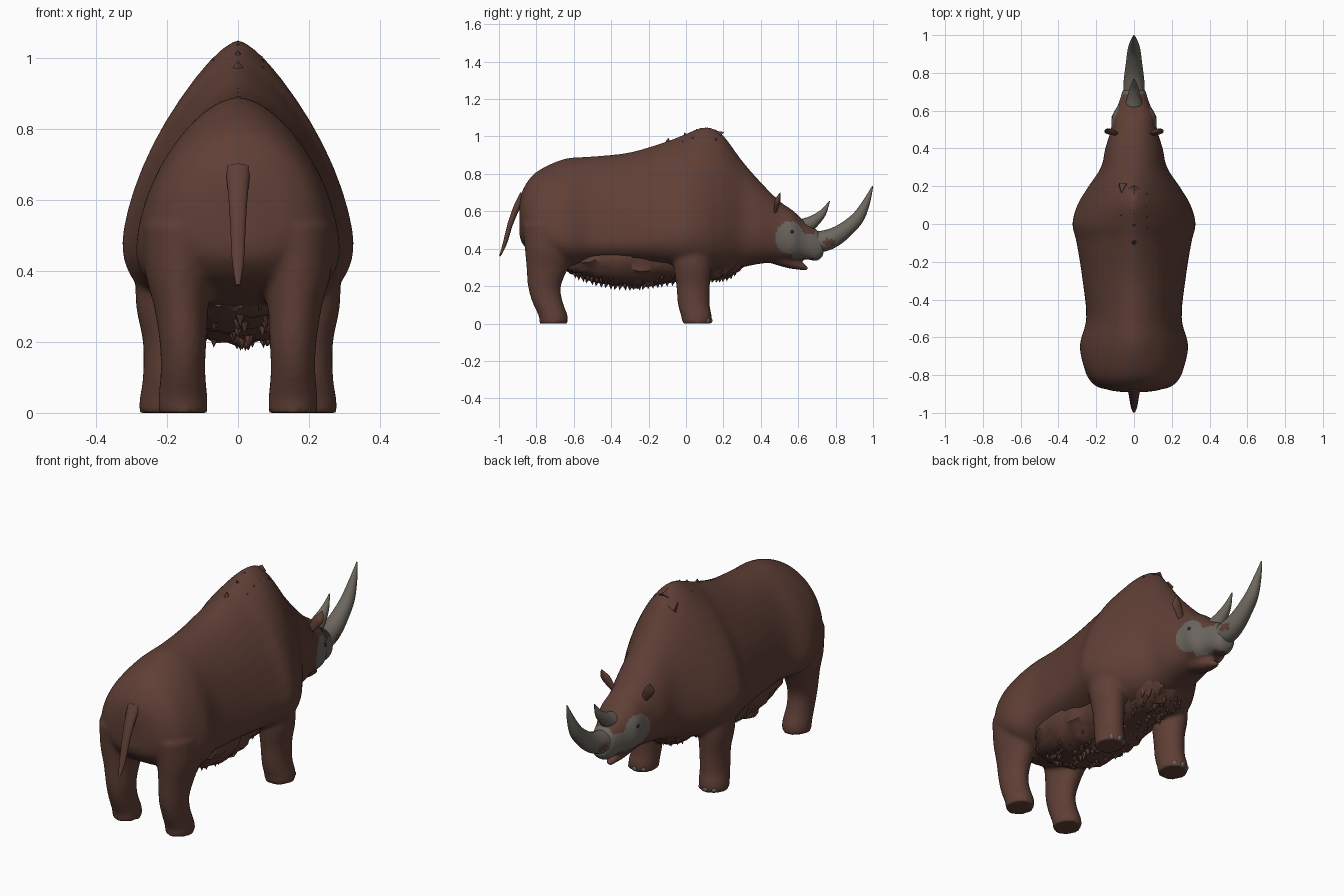
import bpy, bmesh, math, random
from mathutils import Vector, Matrix

random.seed(4)
if "Cube" in bpy.data.objects:
    bpy.data.objects.remove(bpy.data.objects["Cube"])


def material(name, rgb):
    m = bpy.data.materials.new(name)
    m.use_nodes = True
    m.diffuse_color = (*rgb, 1)
    m.node_tree.nodes["Principled BSDF"].inputs["Base Color"].default_value = (*rgb, 1)
    return m


FUR = material("brown fur", (0.115, 0.05, 0.037))
HORN = material("grey horn", (0.15, 0.135, 0.11))
SKIN = material("grey skin", (0.15, 0.13, 0.115))
EYE = material("dark eye", (0.02, 0.015, 0.012))


def finish(name, bm, *mats, smooth=40):
    bmesh.ops.recalc_face_normals(bm, faces=bm.faces)
    mesh = bpy.data.meshes.new(name)
    bm.to_mesh(mesh)
    bm.free()
    ob = bpy.data.objects.new(name, mesh)
    bpy.context.collection.objects.link(ob)
    for m in mats:
        mesh.materials.append(m)
    activate(ob)
    bpy.ops.object.shade_smooth_by_angle(angle=math.radians(smooth))
    return ob


def activate(*obs):
    bpy.ops.object.select_all(action='DESELECT')
    for ob in obs:
        ob.select_set(True)
    bpy.context.view_layer.objects.active = obs[0]


def spline(keys, steps):
    """Smoothly interpolated copies of a list of number tuples."""
    out = []
    for i in range(len(keys) - 1):
        a, b, c, d = (keys[min(max(i + k, 0), len(keys) - 1)] for k in (-1, 0, 1, 2))
        for s in range(steps):
            t = s / steps
            out.append([q + 0.5 * t * (r - p + t * (2*p - 5*q + 4*r - u + t * (3*(q - r) + u - p)))
                        for p, q, r, u in zip(a, b, c, d)])
    return out + [list(keys[-1])]


def loft(rings):
    bm = bmesh.new()
    rows = [[bm.verts.new(p) for p in ring] for ring in rings]
    n = len(rows[0])
    for a, b in zip(rows, rows[1:]):
        for i in range(n):
            j = (i + 1) % n
            bm.faces.new((a[i], a[j], b[j], b[i]))
    bm.faces.new(rows[0])
    bm.faces.new(rows[-1])
    return bm


def circle(n):
    return [(math.cos(math.tau * i / n), math.sin(math.tau * i / n)) for i in range(n)]


def power(v, e):
    return math.copysign(abs(v) ** e, v)


def torso_ring(y, low, mid, top, w, p, n=48):
    ring = []
    for c, s in circle(n):
        e = 2 / (p if s > 0 else 2.3)
        h = top - mid if s > 0 else mid - low
        ring.append((w * power(c, e), y, mid + h * power(s, e)))
    return ring


def tube(path, steps=5, n=20, flat=1.0):
    """Tapered tube along (x, y, z, radius) keys; flat squashes its depth."""
    pts = spline(path, steps)
    rings = []
    for i, p in enumerate(pts):
        a, b = pts[max(i - 1, 0)], pts[min(i + 1, len(pts) - 1)]
        t = (Vector(b[:3]) - Vector(a[:3])).normalized()
        u = (Vector((1, 0, 0)) - t * t.x).normalized()
        v = t.cross(u) * flat
        rings.append([Vector(p[:3]) + max(p[3], 0.002) * (u * c + v * s) for c, s in circle(n)])
    return loft(rings)


# Torso, neck and head: y, low, widest height, top, half width, roundness
torso = [(-.89, .47, .55, .64, .06, 2), (-.87, .42, .54, .72, .16, 2),
         (-.8, .36, .5, .81, .245, 1.9), (-.65, .3, .46, .88, .287, 1.7),
         (-.5, .31, .45, .893, .253, 1.8), (-.3, .31, .45, .915, .272, 1.75),
         (-.1, .29, .47, .975, .304, 1.55), (0, .27, .48, 1.015, .326, 1.5),
         (.1, .26, .48, 1.05, .3, 1.45), (.19, .27, .49, 1.015, .247, 1.5),
         (.3, .3, .5, .87, .175, 1.75), (.4, .32, .5, .755, .152, 1.8),
         (.5, .33, .48, .655, .122, 2), (.57, .335, .46, .605, .117, 2.2),
         (.63, .345, .44, .55, .085, 2.3), (.7, .335, .42, .5, .062, 2.3),
         (.735, .365, .41, .46, .045, 2)]
body = finish("body", loft([torso_ring(*k) for k in spline(torso, 5)]), FUR, SKIN)
parts = [body]

# Lower jaw
parts.append(finish("jaw", tube([(0, .45, .37, .065), (0, .55, .33, .05),
                                 (0, .61, .308, .032), (0, .65, .291, .016)], flat=.7)))

# Legs: height, centre x, centre y, half width, half depth
front_leg = [(0, .207, .058, .072, .078), (.04, .205, .056, .072, .082),
             (.1, .2, .042, .068, .085), (.2, .198, .038, .07, .09),
             (.3, .202, .035, .085, .1), (.42, .19, .03, .1, .11)]
rear_leg = [(0, .155, -.708, .069, .076), (.04, .155, -.71, .069, .078),
            (.12, .155, -.742, .063, .082), (.2, .155, -.757, .066, .088),
            (.3, .16, -.74, .077, .113), (.4, .165, -.72, .098, .142),
            (.53, .15, -.715, .12, .16)]
for side in (-1, 1):
    for name, keys in (("front_leg", front_leg), ("rear_leg", rear_leg)):
        rings = [[(side * (cx + rx * c), cy + ry * s, z) for c, s in circle(24)]
                 for z, cx, cy, rx, ry in spline(keys, 4)]
        parts.append(finish(name, loft(rings)))

# Fuse the sculpted parts into one skin
activate(*parts)
bpy.ops.object.join()
mod = body.modifiers.new("fuse", 'REMESH')
mod.mode = 'VOXEL'
mod.voxel_size = 0.011
mod.use_smooth_shade = True
soft = body.modifiers.new("soften", 'SMOOTH')
soft.iterations = 4
for m in ("fuse", "soften"):
    bpy.ops.object.modifier_apply(modifier=m)

# Bare grey face around the eyes and across the muzzle
for f in body.data.polygons:
    x, y, z = f.center
    cheek = ((y - .555) / .075) ** 2 + ((z - .46) / .087) ** 2 < 1 and abs(x) > .05
    muzzle = y > .57 and .348 < z < .475
    f.material_index = int(cheek or muzzle or (y > .69 and z > .34))
    f.use_smooth = True

# Horns, with a furry spot at the base of the large one
horn = finish("front_horn", tube([(0, .68, .435, .055), (0, .74, .442, .056), (0, .8, .466, .05),
                                  (0, .86, .508, .042), (0, .92, .567, .034),
                                  (0, .965, .65, .02), (0, .998, .735, .003)], 6, 24), HORN, FUR)
for f in horn.data.polygons:
    y, z = f.center.yz
    f.material_index = int(((y - .765) / .032) ** 2 + ((z - .435) / .02) ** 2 < 1)
finish("rear_horn", tube([(0, .64, .52, .045), (0, .68, .545, .034),
                          (0, .73, .59, .02), (0, .768, .655, .002)]), HORN)

# Tail
finish("tail", tube([(0, -.865, .69, .036), (0, -.905, .62, .028), (0, -.94, .53, .022),
                     (0, -.968, .43, .017), (0, -.995, .36, .006)], flat=.65), FUR)

# Ears, eyes and toenails
for side in (-1, 1):
    label = "left" if side > 0 else "right"
    finish(label + "_ear", tube([(side * .085, .475, .59, .014), (side * .115, .485, .635, .024),
                                 (side * .134, .492, .665, .024), (side * .142, .505, .7, .003)],
                                flat=.55), FUR)
    bm = bmesh.new()
    bmesh.ops.create_uvsphere(bm, u_segments=12, v_segments=8, radius=.013,
                              matrix=Matrix.Translation((side * .106, .565, .49)))
    finish(label + "_eye", bm, EYE)
    bm = bmesh.new()
    for angle in (-.65, 0, .65):
        spot = (side * .207 + .06 * math.sin(angle), .058 + .068 * math.cos(angle), .016)
        bmesh.ops.create_uvsphere(bm, u_segments=10, v_segments=6, radius=.016,
                                  matrix=Matrix.Translation(spot))
    finish(label + "_toenails", bm, SKIN)

# Shaggy hanging belly with a ragged underside
belly = [(-.66, .3, .36, .42, .1, 2), (-.55, .245, .37, .45, .19, 2), (-.4, .205, .37, .45, .22, 2),
         (-.25, .2, .37, .45, .22, 2), (-.1, .22, .37, .45, .2, 2), (.1, .235, .37, .45, .17, 2),
         (.22, .25, .38, .45, .16, 2), (.33, .33, .39, .45, .09, 2)]
bm = loft([torso_ring(*k, n=28) for k in spline(belly, 4)])
for v in bm.verts:
    if v.co.z < .36:
        v.co += Vector([random.uniform(-.012, .012) for _ in range(3)])
finish("belly_fur", bm, FUR)


def tuft(bm, spot, direction, size, length):
    turn = Vector(direction).to_track_quat('Z', 'Y').to_matrix().to_4x4()
    bmesh.ops.create_cone(bm, cap_ends=True, segments=5, radius1=size, radius2=0, depth=length,
                          matrix=Matrix.Translation(spot) @ turn)


# Hanging tufts under the belly
bm = bmesh.new()
for key in spline(belly, 6)[4:-4]:
    for across in (-.5, 0, .5):
        x = (across + random.uniform(-.2, .2)) * key[4]
        z = key[2] - (key[2] - key[1]) * math.sqrt(max(0, 1 - (x / key[4]) ** 2))
        tuft(bm, (x, key[0], z), (x, random.uniform(-.4, .2), -1), .024, .05)
finish("belly_tufts", bm, FUR)

# Ragged crest on the hump
bm = bmesh.new()
for y, z in ((-.08, .968), (-.01, .998), (.05, 1.02), (.11, 1.03), (.17, 1.015)):
    for x in (-.06, 0, .06):
        drop = abs(x) * .75
        tuft(bm, (x, y + random.uniform(-.02, .02), z - drop),
             (x * 6, random.uniform(-1, .3), .8), .034, .05)
finish("hump_tufts", bm, FUR)
